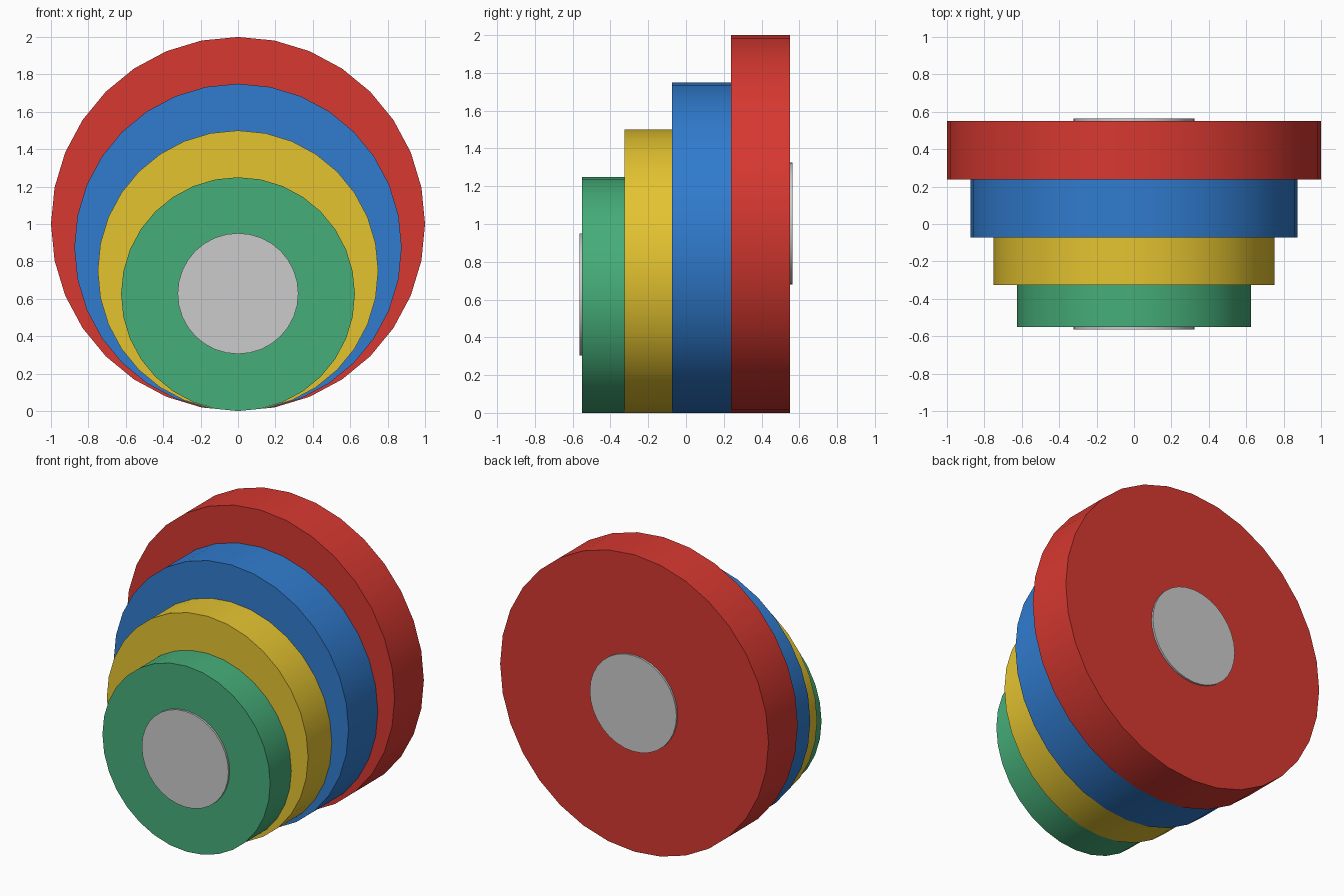
import bpy, math

if "Cube" in bpy.data.objects:
    bpy.data.objects.remove(bpy.data.objects["Cube"])


def disc(name, radius, z, y0, y1, color=None):
    """Smooth-sided 32-gon disc with its axis along y, from y0 to y1."""
    bpy.ops.mesh.primitive_cylinder_add(
        vertices=32, radius=radius, depth=y1 - y0,
        location=(0, (y0 + y1) / 2, z), rotation=(math.pi / 2, 0, 0))
    ob = bpy.context.object
    ob.name = name
    bpy.ops.object.transform_apply(location=False, rotation=True, scale=True)
    bpy.ops.object.shade_smooth_by_angle(angle=math.radians(30))
    if color:
        mat = bpy.data.materials.new(name + "_paint")
        mat.diffuse_color = (*color, 1)
        mat.use_nodes = True
        mat.node_tree.nodes["Principled BSDF"].inputs["Base Color"].default_value = mat.diffuse_color
        ob.data.materials.append(mat)
    return ob


# Four stepped wheels, all resting on the ground
wheels = [
    ("green_wheel", 0.625, -0.55, -0.325, (0.06, 0.42, 0.19)),
    ("yellow_wheel", 0.75, -0.325, -0.073, (0.78, 0.55, 0.03)),
    ("blue_wheel", 0.875, -0.073, 0.239, (0.03, 0.20, 0.62)),
    ("red_wheel", 1.0, 0.239, 0.55, (0.68, 0.04, 0.03)),
]
for name, radius, y0, y1, color in wheels:
    disc(name, radius, radius, y0, y1, color)

# Thin grey hub caps on the front and back faces
disc("front_hub", 0.323, 0.628, -0.563, -0.53)
disc("back_hub", 0.323, 1.003, 0.53, 0.563)
